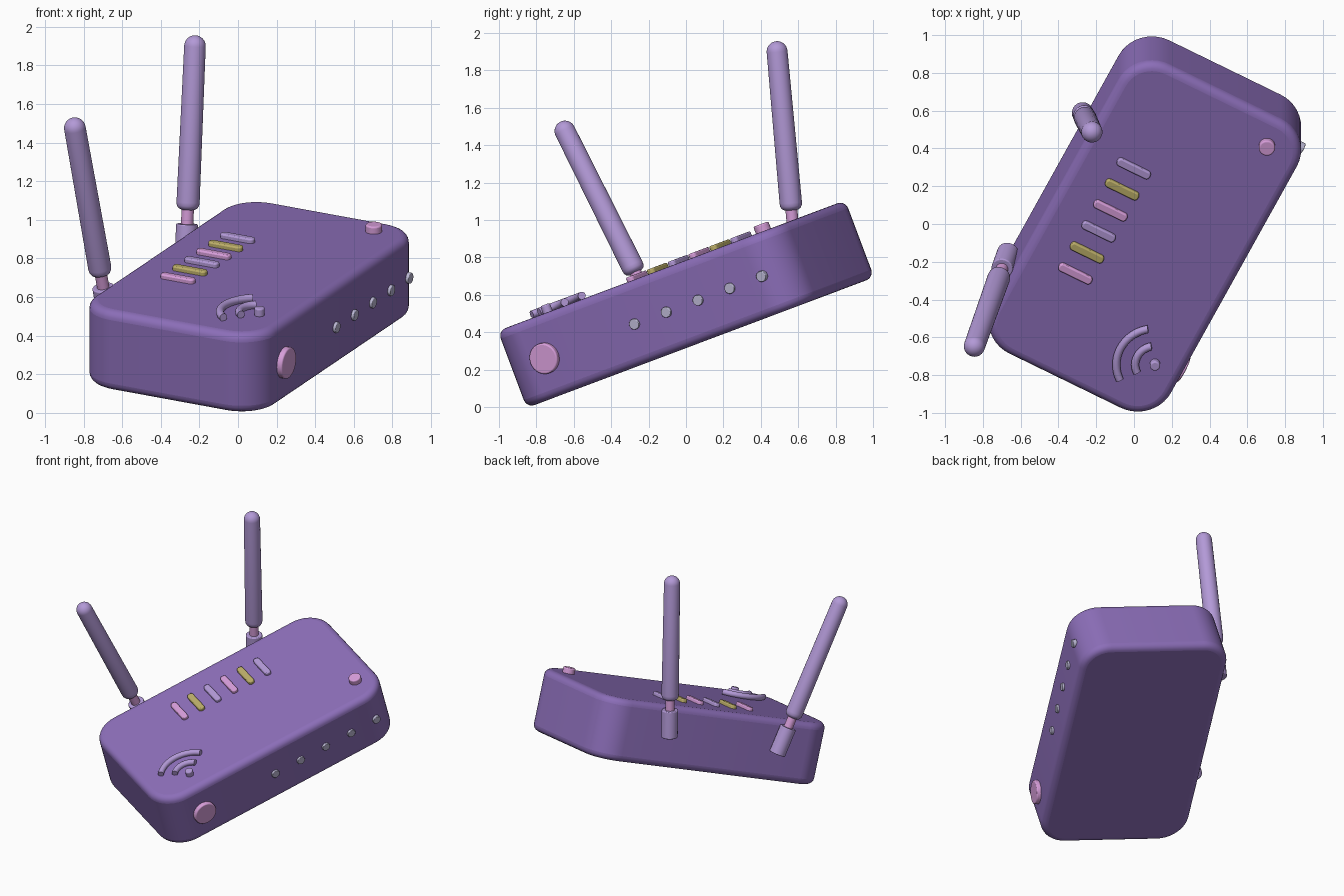
import bpy, bmesh, math
from mathutils import Matrix, Vector

if "Cube" in bpy.data.objects:
    bpy.data.objects.remove(bpy.data.objects["Cube"])

# Tilted frame of the router body: p = short axis, q = long axis, h = up from its centre
FRAME = (Matrix.Translation((0.0575, 0, 0.55))
         @ Matrix.Rotation(math.radians(20.6), 4, 'X')
         @ Matrix.Rotation(math.radians(-27.5), 4, 'Z'))
W, L, H, R = 1.065, 1.84, 0.44, 0.2
TOP, SIDE = H / 2, W / 2


def material(name, rgb):
    m = bpy.data.materials.new(name)
    m.diffuse_color = (*rgb, 1)
    m.use_nodes = True
    m.node_tree.nodes["Principled BSDF"].inputs["Base Color"].default_value = m.diffuse_color
    return m


PURPLE = material("purple", (0.26, 0.155, 0.48))
LAVENDER = material("lavender", (0.45, 0.32, 0.68))
PINK = material("pink", (0.68, 0.34, 0.70))
YELLOW = material("yellow", (0.50, 0.42, 0.14))
GREY = material("pale_grey", (0.50, 0.48, 0.66))


def finish(name, bm, mat, matrix, bevel=0, segments=3):
    bmesh.ops.recalc_face_normals(bm, faces=bm.faces)
    me = bpy.data.meshes.new(name)
    bm.to_mesh(me)
    bm.free()
    ob = bpy.data.objects.new(name, me)
    bpy.context.collection.objects.link(ob)
    ob.matrix_world = matrix
    me.materials.append(mat)
    bpy.ops.object.select_all(action='DESELECT')
    ob.select_set(True)
    bpy.context.view_layer.objects.active = ob
    bpy.ops.object.shade_smooth_by_angle(angle=math.radians(40))
    if bevel:
        mod = ob.modifiers.new("bevel", 'BEVEL')
        mod.width, mod.segments = bevel, segments
        mod.limit_method, mod.angle_limit = 'ANGLE', math.radians(50)
        ob.modifiers.move(len(ob.modifiers) - 1, 0)
    return ob


def rounded_box(name, size, radius, mat, matrix, bevel, segments):
    bm = bmesh.new()
    bmesh.ops.create_cube(bm, size=1)
    bmesh.ops.scale(bm, vec=size, verts=bm.verts)
    upright = [e for e in bm.edges if abs(e.verts[0].co.z - e.verts[1].co.z) > 1e-4]
    bmesh.ops.bevel(bm, geom=upright, offset=radius, segments=10,
                    profile=0.5, affect='EDGES')
    return finish(name, bm, mat, matrix, bevel, segments)


def disc(name, r, depth, mat, matrix, bevel=0.008):
    bm = bmesh.new()
    bmesh.ops.create_cone(bm, cap_ends=True, segments=32, radius1=r, radius2=r, depth=depth)
    return finish(name, bm, mat, matrix, bevel)


def lathe(name, profile, mat, matrix, steps=32):
    bm = bmesh.new()
    vs = [bm.verts.new((r, 0, z)) for r, z in profile]
    es = [bm.edges.new(pair) for pair in zip(vs, vs[1:])]
    bmesh.ops.spin(bm, geom=vs + es, axis=(0, 0, 1), cent=(0, 0, 0),
                   angle=math.tau, steps=steps)
    bmesh.ops.remove_doubles(bm, verts=bm.verts, dist=1e-5)
    return finish(name, bm, mat, matrix)


def at(p, q, h):
    return FRAME @ Matrix.Translation((p, q, h))


# Body
rounded_box("router_body", (W, L, H), R, PURPLE, FRAME, 0.045, 5)

# Row of indicator lights
for i in range(6):
    rounded_box(f"indicator_light_{i + 1}", (0.195, 0.046, 0.05), 0.02,
                (PINK, YELLOW, LAVENDER)[i % 3],
                at(-0.237, -0.342 + 0.134 * i, TOP), 0.008, 2)

# Power button on top
disc("top_button", 0.043, 0.08, PINK, at(0.331, 0.764, TOP))

# Knob and small ports on the right side
FACING_SIDE = Matrix.Rotation(math.pi / 2, 4, 'Y')
disc("side_knob", 0.083, 0.06, PINK, at(SIDE, -0.63, -0.005) @ FACING_SIDE)
for i in range(5):
    disc(f"side_dot_{i + 1}", 0.029, 0.03, GREY,
         at(SIDE, -0.053 + 0.2045 * i, -0.003) @ FACING_SIDE, 0.004)

# Raised signal symbol: a dot and two arcs
SIGNAL = at(0.374, -0.602, TOP + 0.018)
disc("signal_dot", 0.027, 0.05, LAVENDER, SIGNAL)
for i, radius in enumerate((0.105, 0.205)):
    bm = bmesh.new()
    ring = bmesh.ops.create_circle(bm, cap_ends=True, segments=16, radius=0.021)["verts"]
    start = Matrix.Rotation(math.radians(128), 4, 'Z') @ Matrix.Translation((radius, 0, 0)) \
        @ Matrix.Rotation(math.pi / 2, 4, 'X')
    bmesh.ops.transform(bm, matrix=start, verts=ring)
    cap = list(bm.faces)
    bmesh.ops.spin(bm, geom=cap + ring + list(bm.edges), axis=(0, 0, 1), cent=(0, 0, 0),
                   angle=math.radians(104), steps=20)
    if cap[0].is_valid is False or not any(len(f.verts) > 4 for f in bm.faces):
        bmesh.ops.holes_fill(bm, edges=bm.edges)
    finish(f"signal_arc_{i + 1}", bm, LAVENDER, SIGNAL)

# Antennas: socket, neck and tapered rod share one leaning axis
for side, foot, tip in (("front", (-0.715, -0.283, 0.745), (-0.845, -0.647, 1.475)),
                        ("back", (-0.259, 0.561, 1.083), (-0.223, 0.487, 1.90))):
    foot, tip = Vector(foot), Vector(tip)
    axis = tip - foot
    n = axis.length
    m = Matrix.Translation(foot) @ axis.to_track_quat('Z', 'Y').to_matrix().to_4x4()
    rod = [(0, -0.03), (0.035, -0.03), (0.05, -0.022), (0.058, -0.008), (0.06, 0.01)]
    rod += [(0.056 * math.cos(t * math.pi / 16), n + 0.056 * math.sin(t * math.pi / 16))
            for t in range(8)] + [(0, n + 0.056)]
    lathe(f"{side}_antenna_rod", rod, LAVENDER, m)
    disc(f"{side}_antenna_neck", 0.032, 0.16, PINK, m @ Matrix.Translation((0, 0, -0.07)), 0)
    disc(f"{side}_antenna_socket", 0.057, 0.2, LAVENDER,
         m @ Matrix.Translation((0, 0, -0.205)), 0.006)
